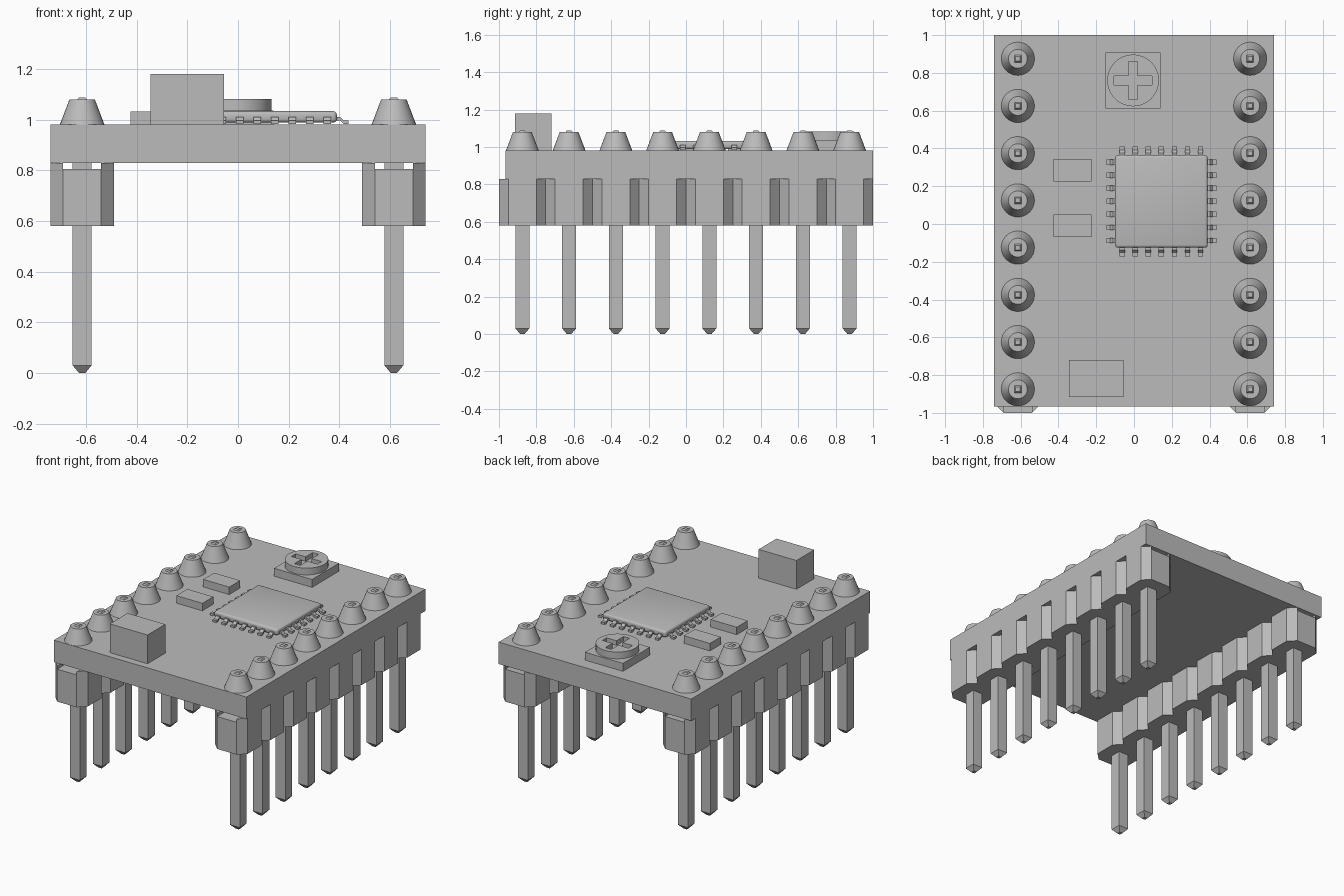
import bpy, bmesh, math
from mathutils import Matrix, Vector

cube = bpy.data.objects.get("Cube")
if cube:
    bpy.data.objects.remove(cube, do_unlink=True)

GREY = (0.5, 0.5, 0.5, 1)
mat = bpy.data.materials.new("plain grey")
mat.use_nodes = True
mat.diffuse_color = GREY
mat.node_tree.nodes["Principled BSDF"].inputs["Base Color"].default_value = GREY

PITCH, PINS, ROW_X = 0.25, 8, 0.615
BOARD_TOP, BOARD_BASE, HEADER_BASE = 0.98, 0.828, 0.58
PIN_Y = [(i - (PINS - 1) / 2) * PITCH for i in range(PINS)]


def make(name, bm, smooth=False):
    bmesh.ops.recalc_face_normals(bm, faces=bm.faces)
    mesh = bpy.data.meshes.new(name)
    bm.to_mesh(mesh)
    bm.free()
    mesh.materials.append(mat)
    ob = bpy.data.objects.new(name, mesh)
    bpy.context.collection.objects.link(ob)
    if smooth:
        bpy.ops.object.select_all(action='DESELECT')
        ob.select_set(True)
        bpy.context.view_layer.objects.active = ob
        bpy.ops.object.shade_smooth_by_angle(angle=math.radians(35))
    return ob


def prism(bm, outline, z0, z1):
    """Upright prism over an xy outline."""
    face = bm.faces.new([bm.verts.new((x, y, z0)) for x, y in outline])
    ext = bmesh.ops.extrude_face_region(bm, geom=[face])
    top = [v for v in ext["geom"] if isinstance(v, bmesh.types.BMVert)]
    bmesh.ops.translate(bm, verts=top, vec=(0, 0, z1 - z0))


def rect(x0, x1, y0, y1):
    return [(x0, y0), (x1, y0), (x1, y1), (x0, y1)]


def box(name, x0, x1, y0, y1, z0, z1):
    bm = bmesh.new()
    prism(bm, rect(x0, x1, y0, y1), z0, z1)
    return make(name, bm)


def lathe(bm, x, y, sides, rings, turn=0.0):
    """Stack of rings (radius, z) closed at both ends."""
    loops = []
    for r, z in rings:
        loops.append([bm.verts.new((x + r * math.cos(turn + math.tau * k / sides),
                                    y + r * math.sin(turn + math.tau * k / sides), z))
                      for k in range(sides)])
    for a, b in zip(loops, loops[1:]):
        for k in range(sides):
            n = (k + 1) % sides
            bm.faces.new((a[k], a[n], b[n], b[k]))
    bm.faces.new(loops[0][::-1])
    bm.faces.new(loops[-1])


# Circuit board and plain components
box("circuit_board", -0.74, 0.74, -0.965, 1.0, BOARD_BASE, BOARD_TOP)
box("capacitor", -0.345, -0.055, -0.915, -0.72, BOARD_TOP, 1.18)
box("back_resistor", -0.425, -0.225, 0.225, 0.345, BOARD_TOP, 1.032)
box("front_resistor", -0.425, -0.225, -0.07, 0.05, BOARD_TOP, 1.032)

# Header strips, pins and solder joints
for side, label in ((1, "left"), (-1, "right")):
    cx = side * ROW_X
    half, flat = PITCH / 2, 0.075

    # Notched plastic strip with a channel along its top
    bm = bmesh.new()
    edge = []
    for y in PIN_Y:
        edge += [(flat, y - half), (half, y - flat), (half, y + flat)]
    edge.append((flat, PIN_Y[-1] + half))
    # Joins between cells are shared by neighbours
    outline = [(cx + dx, y) for dx, y in edge]
    outline += [(cx - dx, y) for dx, y in reversed(edge)]
    prism(bm, outline, HEADER_BASE, 0.805)
    for y in PIN_Y:
        for s in (1, -1):
            prism(bm, [(cx + s * flat, y - half), (cx + s * half, y - flat),
                       (cx + s * half, y + flat), (cx + s * flat, y + half)],
                  0.805, BOARD_BASE)
    make(label + "_header_strip", bm)

    # Square pins with tapered tips
    bm = bmesh.new()
    wide, tip = 0.0375 * math.sqrt(2), 0.012 * math.sqrt(2)
    for y in PIN_Y:
        lathe(bm, cx, y, 4, [(tip, 0), (wide, 0.03), (wide, 1.058), (tip, 1.088)],
              math.pi / 4)
    make(label + "_pins", bm)

    # Solder cones
    bm = bmesh.new()
    for y in PIN_Y:
        lathe(bm, cx, y, 32, [(0.088, BOARD_TOP), (0.05, 1.08)])
    make(label + "_solder_joints", bm, smooth=True)

# Trimmer with a cross slot
TX, TY = -0.005, 0.76
box("trimmer_base", TX - 0.146, TX + 0.146, TY - 0.148, TY + 0.148, BOARD_TOP, 1.035)
bm = bmesh.new()
lathe(bm, TX, TY, 48, [(0.137, 1.035), (0.137, 1.082)])
dial = make("trimmer_dial", bm)
bm = bmesh.new()
a, b = 0.1, 0.023
prism(bm, [(TX + x, TY + y) for x, y in (
    (a, -b), (a, b), (b, b), (b, a), (-b, a), (-b, b),
    (-a, b), (-a, -b), (-b, -b), (-b, -a), (b, -a), (b, -b))], 1.05, 1.12)
cutter = make("cross_cutter", bm)
cutter.hide_render = True
cutter.hide_set(True)
cutter.display_type = 'WIRE'
cut = dial.modifiers.new("cross slot", 'BOOLEAN')
cut.operation, cut.solver, cut.object = 'DIFFERENCE', 'EXACT', cutter
bpy.ops.object.select_all(action='DESELECT')
dial.select_set(True)
bpy.context.view_layer.objects.active = dial
bpy.ops.object.shade_smooth_by_angle(angle=math.radians(35))

# Chip body with softened edges
CHIP, HALF = Vector((0.145, 0.12, 0)), 0.245
bm = bmesh.new()
prism(bm, rect(CHIP.x - HALF, CHIP.x + HALF, CHIP.y - HALF, CHIP.y + HALF), 0.988, 1.033)
bmesh.ops.bevel(bm, geom=list(bm.edges), offset=0.014, segments=3, profile=0.5,
                affect='EDGES')
make("chip_body", bm, smooth=True)

# Bent chip leads, seven on each side
bm = bmesh.new()
path = [(HALF - 0.03, 1.004), (HALF + 0.012, 1.004), (HALF + 0.026, 0.99), (HALF + 0.046, 0.99)]
thick, w = 0.007, 0.014
for quarter in range(4):
    turn = Matrix.Translation(CHIP) @ Matrix.Rotation(quarter * math.pi / 2, 4, 'Z')
    for i in range(7):
        y = (i - 3) * 0.069
        rings = [[bm.verts.new(turn @ Vector((d, y + s * w, z + t * thick)))
                  for s, t in ((-1, -1), (1, -1), (1, 1), (-1, 1))] for d, z in path]
        for p, q in zip(rings, rings[1:]):
            for k in range(4):
                n = (k + 1) % 4
                bm.faces.new((p[k], p[n], q[n], q[k]))
        bm.faces.new(rings[0][::-1])
        bm.faces.new(rings[-1])
make("chip_leads", bm)
